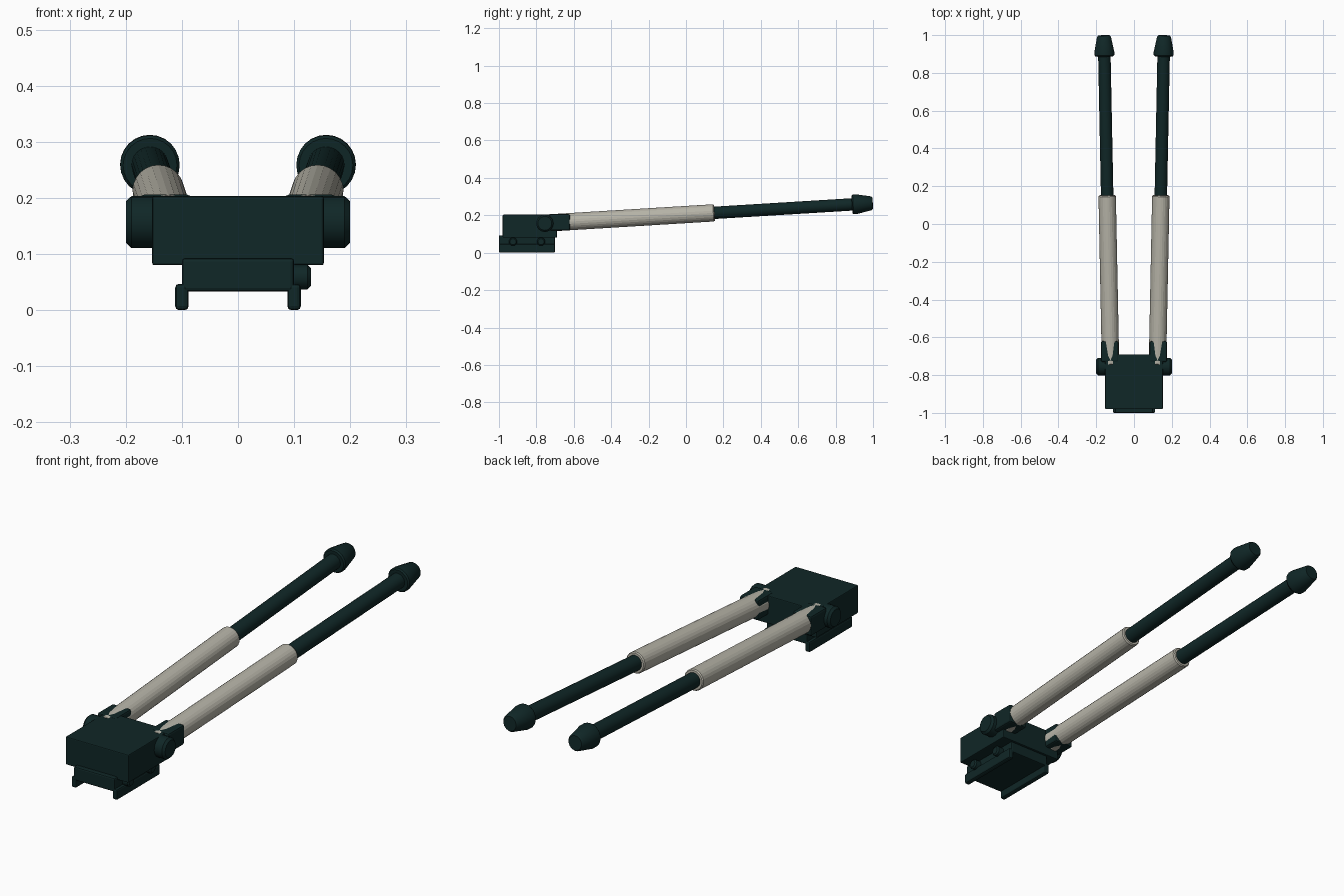
import bpy
import bmesh
from mathutils import Vector

if "Cube" in bpy.data.objects:
    bpy.data.objects.remove(bpy.data.objects["Cube"], do_unlink=True)


def material(name, color):
    mat = bpy.data.materials.new(name)
    mat.use_nodes = True
    mat.diffuse_color = color
    mat.node_tree.nodes["Principled BSDF"].inputs["Base Color"].default_value = color
    return mat


DARK = material("dark green black", (0.005, 0.02, 0.02, 1))
PALE = material("warm pale grey", (0.47, 0.455, 0.39, 1))


def add_object(name, bm, mat, bevel=0):
    bmesh.ops.recalc_face_normals(bm, faces=bm.faces)
    mesh = bpy.data.meshes.new(name)
    bm.to_mesh(mesh)
    bm.free()
    mesh.materials.append(mat)
    obj = bpy.data.objects.new(name, mesh)
    bpy.context.collection.objects.link(obj)
    if bevel:
        mod = obj.modifiers.new("Bevel", "BEVEL")
        mod.width = bevel
        mod.segments = 2
        mod.limit_method = "ANGLE"
    return obj


def box(name, low, high, bevel, mat=DARK):
    low, high = Vector(low), Vector(high)
    bm = bmesh.new()
    bmesh.ops.create_cube(bm, size=1)
    for v in bm.verts:
        v.co = (low + high) / 2 + v.co * (high - low)
    return add_object(name, bm, mat, bevel)


def lathe(name, start, end, profile, mat=DARK, sides=24, smooth=True):
    """Turned part along start-end; profile holds (fraction along, radius)."""
    start, end = Vector(start), Vector(end)
    turn = (end - start).to_track_quat("Z", "Y")
    length = (end - start).length
    bm = bmesh.new()
    rings = []
    for t, radius in profile:
        ring = bmesh.ops.create_circle(bm, segments=sides, radius=radius)["verts"]
        for v in ring:
            v.co = start + turn @ (v.co + Vector((0, 0, t * length)))
        rings.append(ring)
    for a, b in zip(rings, rings[1:]):
        for i in range(sides):
            j = (i + 1) % sides
            bm.faces.new((a[i], a[j], b[j], b[i]))
    bm.faces.new(rings[0])
    bm.faces.new(rings[-1])
    obj = add_object(name, bm, mat)
    if smooth:
        bpy.ops.object.select_all(action="DESELECT")
        obj.select_set(True)
        bpy.context.view_layer.objects.active = obj
        bpy.ops.object.shade_smooth_by_angle()
    return obj


# Mount block and rail clamp
box("mount_block", (-0.153, -0.98, 0.08), (0.153, -0.69, 0.203), 0.004)
box("rail_clamp", (-0.1, -1, 0.033), (0.1, -0.7, 0.093), 0.006)

# Clamp screws on the left side
for i, y in enumerate((-0.925, -0.775)):
    lathe(f"clamp_screw_{i + 1}", (0.09, y, 0.059), (0.13, y, 0.059),
          [(0, 0.022), (0.85, 0.022), (1, 0.016)], sides=16)


def leg_point(side, y):
    """Point on the leg axis, which rises and splays toward the foot."""
    return (side * (0.139 + 0.02 * y), y, 0.204 + 0.061 * y)


for label, side in (("left", 1), ("right", -1)):
    # Clamp jaw
    x = side * 0.1
    box(f"{label}_clamp_jaw", (x - 0.012, -1, 0), (x + 0.012, -0.7, 0.047), 0.007)

    # Hinge barrel and leg socket
    lathe(f"{label}_hinge", (side * 0.09, -0.755, 0.157), (side * 0.2, -0.755, 0.157),
          [(0, 0.046), (0.91, 0.046), (1, 0.037)])
    x = side * 0.129
    box(f"{label}_leg_socket", (x - 0.046, -0.73, 0.119), (x + 0.046, -0.62, 0.206), 0.008)

    # Sleeve, sliding rod and foot
    lathe(f"{label}_leg_sleeve", leg_point(side, -0.745), leg_point(side, 0.152),
          [(0, 0.041), (0.006, 0.046), (0.994, 0.046), (1, 0.042)], PALE, smooth=False)
    lathe(f"{label}_leg_rod", leg_point(side, 0.13), leg_point(side, 0.91),
          [(0, 0.033), (1, 0.033)])
    lathe(f"{label}_foot", leg_point(side, 0.888), leg_point(side, 0.998),
          [(0, 0.048), (0.06, 0.053), (0.2, 0.053), (0.93, 0.037), (1, 0.031)])
